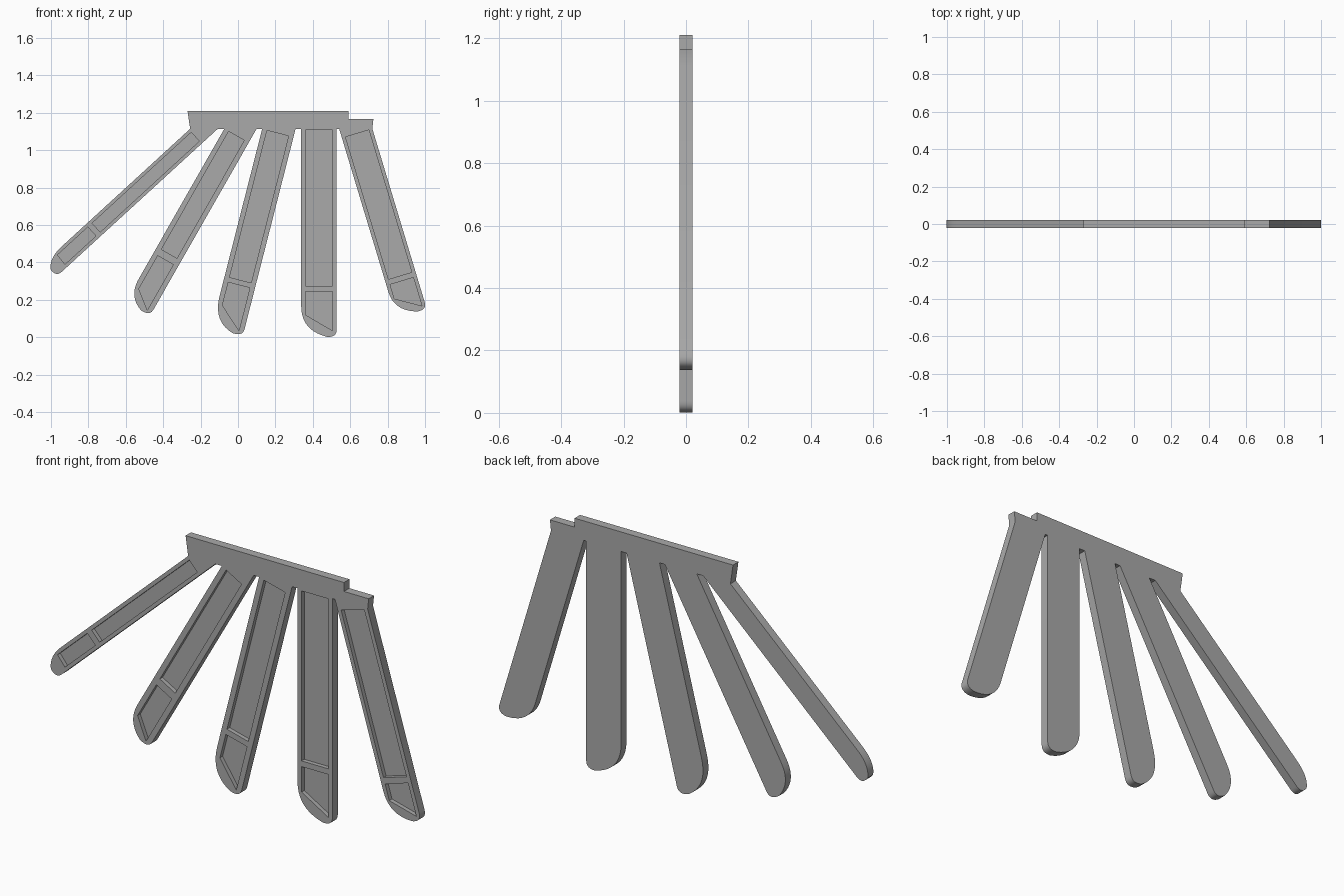
import bpy, bmesh
from math import sin, cos, radians
from mathutils import Vector

cube = bpy.data.objects.get("Cube")
if cube:
    bpy.data.objects.remove(cube)

HALF = 0.021        # half of the panel thickness
FLOOR = 0.0         # depth position of the pocket floors
GAP_TOP = 1.114     # height where the slots between blades end
LEFT, RIGHT, STEP, TOP = -0.27, 0.724, 0.59, 1.21

# Per blade: pocket corner x, z, angle, width, rim, upper pocket length,
# lower pocket start, lower pocket left and right ends, tip length
BLADES = [
    (-0.25, 1.095, -47.5, 0.064, 0.018, 0.719, 0.75, 0.970, 0.974, 1.05),
    (-0.05, 1.10, -29.7, 0.096, 0.027, 0.726, 0.765, 0.970, 1.046, 1.063),
    (0.155, 1.105, -14.3, 0.119, 0.027, 0.81, 0.838, 0.965, 1.074, 1.095),
    (0.36, 1.107, 0, 0.145, 0.022, 0.834, 0.862, 0.987, 1.072, 1.105),
    (0.575, 1.07, 16.8, 0.13, 0.02, 0.794, 0.824, 0.903, 0.982, 1.004),
]


def bend(a, c, b, n=10):
    """Quadratic curve from a to b pulled towards c."""
    return [a.lerp(c, i / n).lerp(c.lerp(b, i / n), i / n) for i in range(n + 1)]


def blade(x, z, angle, w, rim, upper, low, end_l, end_r, tip):
    """Return the outline of one blade and its two pockets."""
    t = radians(angle)
    across, down = Vector((cos(t), sin(t))), Vector((sin(t), -cos(t)))
    origin = Vector((x, z))

    def at(u, v):
        return origin + across * u + down * v

    def root(u):
        p = at(u, 0)
        p += down * ((GAP_TOP - p.y) / down.y)
        if not LEFT <= p.x <= RIGHT:      # outer blades stop at the bar ends
            side = LEFT if p.x < LEFT else RIGHT
            p += down * ((side - p.x) / down.x)
        return p

    nose = at(w - 0.03, tip)
    edge_r = w + rim
    outline = [root(-rim)]
    outline += bend(at(-rim, end_l - 0.045), at(-rim, tip - 0.035), nose)
    outline += bend(nose, at(edge_r, tip + 0.005), at(edge_r, tip - 0.037))[1:]
    outline.append(root(edge_r))
    pockets = [
        [at(0, 0), at(w, 0), at(w, upper), at(0, upper)],
        [at(0, low), at(w, low), at(w, end_r), at(0, end_l)],
    ]
    return outline, pockets


# Bar outline joined to all five blades
outline = [Vector((LEFT, TOP))]
pockets = []
for row in BLADES:
    points, holes = blade(*row)
    outline += points
    pockets += holes
outline += [Vector((RIGHT, 1.166)), Vector((STEP, 1.166)), Vector((STEP, TOP))]

bm = bmesh.new()


def ring(points, y):
    verts = [bm.verts.new((p.x, y, p.y)) for p in points]
    edges = [bm.edges.new((verts[i - 1], verts[i])) for i in range(len(verts))]
    return verts, edges


def wall(a, b):
    for i in range(len(a)):
        bm.faces.new((a[i - 1], a[i], b[i], b[i - 1]))


# Back face, front face with pocket openings, and outer walls
front, front_edges = ring(outline, -HALF)
back, back_edges = ring(outline, HALF)
openings = [ring(p, -HALF) for p in pockets]
rim_edges = front_edges + [e for _, edges in openings for e in edges]
bmesh.ops.triangle_fill(bm, edges=rim_edges, use_beauty=True, normal=(0, -1, 0))
bmesh.ops.triangle_fill(bm, edges=back_edges, use_beauty=True, normal=(0, 1, 0))
wall(front, back)

# Recessed pockets
for points, (mouth, _) in zip(pockets, openings):
    floor, _ = ring(points, FLOOR)
    wall(mouth, floor)
    bm.faces.new(floor)

bmesh.ops.recalc_face_normals(bm, faces=bm.faces)
mesh = bpy.data.meshes.new("bladed_panel")
bm.to_mesh(mesh)
bm.free()
panel = bpy.data.objects.new("bladed_panel", mesh)
bpy.context.collection.objects.link(panel)

# Plain grey
grey = bpy.data.materials.new("plain_grey")
grey.use_nodes = True
colour = (0.4, 0.4, 0.4, 1)
grey.diffuse_color = colour
grey.node_tree.nodes["Principled BSDF"].inputs["Base Color"].default_value = colour
mesh.materials.append(grey)

bpy.ops.object.select_all(action='DESELECT')
panel.select_set(True)
bpy.context.view_layer.objects.active = panel
bpy.ops.object.shade_smooth_by_angle(angle=radians(30))
